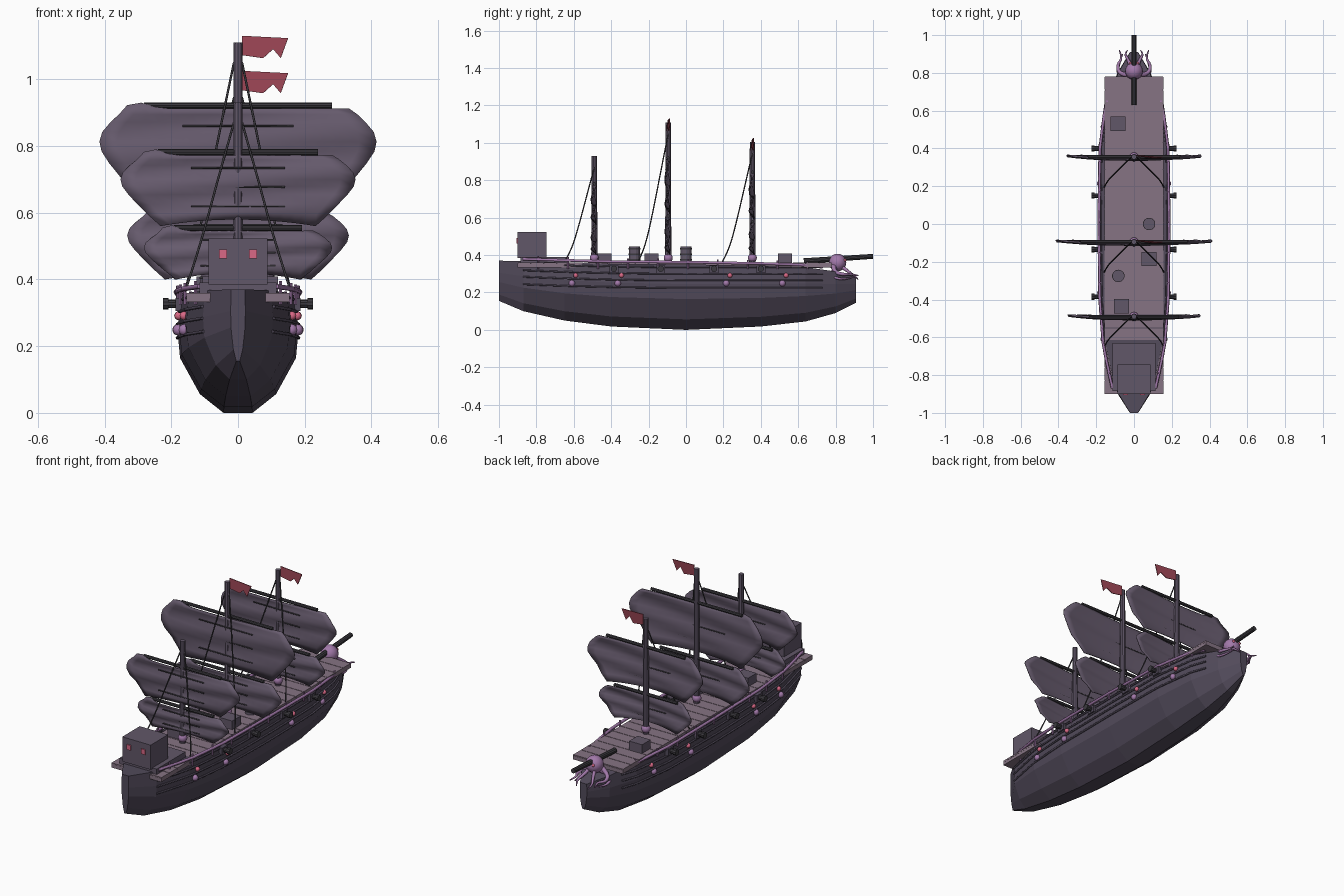
import bpy, bmesh, math
from mathutils import Vector

if "Cube" in bpy.data.objects:
    bpy.data.objects.remove(bpy.data.objects["Cube"])

def mat(name, r, g, b):
    m = bpy.data.materials.new(name)
    m.diffuse_color = (r, g, b, 1)
    m.use_nodes = True
    m.node_tree.nodes["Principled BSDF"].inputs["Base Color"].default_value = m.diffuse_color
    return m

HULL = mat("hull_wood", .085, .07, .105)
DECK = mat("deck_wood", .24, .175, .23)
SAIL = mat("sail_cloth", .135, .105, .155)
WOOD = mat("mast_wood", .12, .095, .14)
DARK = mat("dark_iron", .045, .042, .05)
RED = mat("flag_cloth", .33, .06, .09)
PURPLE = mat("purple_flesh", .36, .19, .40)
PINK = mat("pink_glow", .70, .14, .24)

def mesh_obj(name, bm, m):
    bmesh.ops.recalc_face_normals(bm, faces=bm.faces)
    me = bpy.data.meshes.new(name)
    bm.to_mesh(me)
    bm.free()
    ob = bpy.data.objects.new(name, me)
    bpy.context.collection.objects.link(ob)
    me.materials.append(m)
    return ob

def box(name, x, y, z, m):
    """Box from (min, max) pairs."""
    bm = bmesh.new()
    bmesh.ops.create_cube(bm, size=1)
    for v in bm.verts:
        v.co = [(a + b) / 2 + c * (b - a) for (a, b), c in zip((x, y, z), v.co)]
    return mesh_obj(name, bm, m)

def rod(name, a, b, r, m, r2=None, n=10):
    a, b = Vector(a), Vector(b)
    bm = bmesh.new()
    bmesh.ops.create_cone(bm, cap_ends=True, segments=n, radius1=r,
                          radius2=r if r2 is None else r2, depth=(b - a).length)
    rot = (b - a).to_track_quat('Z', 'Y')
    for v in bm.verts:
        v.co = rot @ v.co + (a + b) / 2
    return mesh_obj(name, bm, m)

def ball(name, c, r, m, n=12):
    bm = bmesh.new()
    bmesh.ops.create_uvsphere(bm, u_segments=n, v_segments=n * 2 // 3, radius=r)
    bmesh.ops.translate(bm, verts=bm.verts, vec=c)
    for f in bm.faces:
        f.smooth = True
    return mesh_obj(name, bm, m)

def tube(name, pts, r, m, taper=False, smooth=False):
    cu = bpy.data.curves.new(name, 'CURVE')
    cu.dimensions = '3D'
    cu.bevel_depth, cu.bevel_resolution, cu.use_fill_caps = r, 1, True
    s = cu.splines.new('NURBS' if smooth else 'POLY')
    s.points.add(len(pts) - 1)
    for i, p in enumerate(pts):
        s.points[i].co = (*p, 1)
        s.points[i].radius = 1 - .75 * i / (len(pts) - 1) if taper else 1
    if smooth:
        s.use_endpoint_u, s.order_u, s.resolution_u = True, 3, 4
    ob = bpy.data.objects.new(name, cu)
    bpy.context.collection.objects.link(ob)
    cu.materials.append(m)
    return ob

# Hull: stations (y, half width, keel z, sheer z) and a shared cross-section
STATIONS = [(-1, .022, .155, .37), (-.87, .105, .10, .367), (-.65, .155, .05, .36),
            (-.4, .176, .018, .353), (0, .181, 0, .35), (.4, .176, .018, .343),
            (.64, .145, .045, .335), (.8, .088, .09, .312), (.91, .022, .145, .29)]
SECTION = [(.24, 0), (.63, .16), (.96, .47), (1, .7), (.95, 1)]

def station(y):
    for a, b in zip(STATIONS, STATIONS[1:]):
        if y <= b[0]:
            t = (y - a[0]) / (b[0] - a[0])
            return [p + (q - p) * t for p, q in zip(a, b)]
    return STATIONS[-1]

def side(y, z):
    """Half width of the hull at a height."""
    _, w, lo, hi = station(y)
    h = min(max((z - lo) / (hi - lo), 0), 1)
    for a, b in zip(SECTION, SECTION[1:]):
        if h <= b[1]:
            return w * (a[0] + (b[0] - a[0]) * (h - a[1]) / (b[1] - a[1]))
    return w * SECTION[-1][0]

bm = bmesh.new()
rings = []
for y, w, lo, hi in STATIONS:
    half = [(w * a, lo + (hi - lo) * h) for a, h in SECTION]
    rings.append([bm.verts.new((x, y, z)) for x, z in half] +
                 [bm.verts.new((-x, y, z)) for x, z in reversed(half)])
for r, s in zip(rings, rings[1:]):
    for i in range(10):
        j = (i + 1) % 10
        bm.faces.new((r[i], r[j], s[j], s[i]))
bm.faces.new(rings[0])
bm.faces.new(rings[-1])
mesh_obj("hull", bm, HULL)

# Deck: slab with cross planks, raised stern deck and cabin
box("deck", (-.154, .154), (-.9, .78), (.333, .354), DECK)
for i in range(24):
    y = -.9 + .07 * i
    box("deck_plank", (-.155, .155), (y + .001, y + .068), (.35, .359), DECK)
box("stern_deck", (-.115, .115), (-.885, -.63), (.355, .39), WOOD)
box("cabin", (-.088, .088), (-.9, -.745), (.385, .523), WOOD)
for sx in (-1, 1):
    box("cabin_window", (sx * .045 - .012, sx * .045 + .012), (-.906, -.898), (.462, .49), PINK)

# Rails, posts and strakes following the hull side
for sx in (-1, 1):
    ys = [-.87 + 1.6 * i / 20 for i in range(21)]
    tube("rail", [(sx * (side(y, .33) + .012), y, station(y)[3] + .012) for y in ys], .008, PURPLE)
    for y in ys[1:-1:2]:
        x = sx * (side(y, .33) + .008)
        rod("rail_post", (x, y, .325), (x, y, station(y)[3] + .03), .005, PURPLE, n=6)
    for z in (.225, .265, .30, .335):
        tube("strake", [(sx * (side(y, z) + .003), y, z + .02 * (y / .9) ** 2 * (y < 0))
                        for y in ys], .005, HULL)

# Cannons, lamps and barnacles on both sides
for sx in (-1, 1):
    for y in (-.385, -.135, .15, .4):
        rod("cannon", (sx * .15, y, .327), (sx * .215, y, .327), .013, DARK)
        rod("cannon_muzzle", (sx * .208, y, .327), (sx * .225, y, .327), .017, DARK)
        box("cannon_port", sorted((sx * .165, sx * .188)), (y - .024, y + .024), (.305, .345), HULL)
    for y in (-.59, -.345, .235, .535):
        ball("pink_lamp", (sx * (side(y, .29) + .004), y, .291), .013, PINK)
        ball("barnacle", (sx * (side(y, .25) + .002), y - .02, .249), .017, PURPLE)

# Masts with yards, sails, ropes and flags
SHAPE = [(0, .8), (.06, .86), (.14, .92), (.24, .98), (.34, 1), (.44, .985),
         (.56, .93), (.7, .85), (.85, .76), (1, .66)]

def sail(y, top, bottom, half):
    bm = bmesh.new()
    n = 16
    rows = []
    for t, w in SHAPE:
        z = top + (bottom - top) * t
        rows.append([])
        for i in range(n + 1):
            u = 2 * i / n - 1
            corner = .02 * max(0, 1 - abs(u + .9) * 5) * (t == 0)
            yy = y - .012 + .016 * u * u + .007 * math.sin(t * 13 + u * 2)
            hem = .02 * (1 - u * u) * t ** 4
            rows[-1].append(bm.verts.new((u * half * w, yy, z + corner + hem)))
    for r, s in zip(rows, rows[1:]):
        for i in range(n):
            bm.faces.new((r[i], r[i + 1], s[i + 1], s[i]))
    for f in bm.faces:
        f.smooth = True
    ob = mesh_obj("sail", bm, SAIL)
    sol = ob.modifiers.new("thickness", 'SOLIDIFY')
    sol.thickness, sol.offset = .004, 0
    for t in (.18, .45, .72):
        z = top + (bottom - top) * t
        tube("sail_seam", [(-half * .4, y - .014, z), (half * .4, y - .014, z)], .003, DARK)
    rod("yard", (-half * .68, y, top + .009), (half * .68, y, top + .009), .009, DARK, n=8)

# (mast y, mast top, upper sail top, split, lower sail top, upper half, lower half, flag)
MASTS = [(-.49, .93, .772, .56, .545, .352, .282, False),
         (-.095, 1.11, .912, .62, .60, .415, .332, True),
         (.355, 1.005, .835, .59, .57, .358, .287, True)]
for y, top, s_top, split, low, wu, wl, flag in MASTS:
    rod("mast", (0, y, .33), (0, y, top), .017, WOOD, .014)
    ball("mast_foot", (0, y, .385), .024, PURPLE)
    sail(y, s_top, split, wu)
    sail(y, low, .40, wl)
    for sx in (-1, 1):
        h = top - .06 - .37
        tube("rope", [(sx * .012, y, top - .06), (sx * .055, y - .04, .37 + h * .70),
                      (sx * .10, y - .085, .37 + h * .36), (sx * .14, y - .125, .37 + h * .10),
                      (sx * .158, y - .16, .365)], .0035, DARK, smooth=True)
    if flag:
        bm = bmesh.new()
        outline = [(.012, .02), (.15, .013), (.128, -.047), (.105, -.02), (.075, -.047), (.012, -.038)]
        bm.faces.new([bm.verts.new((x, y + .01 * math.sin(x * 40), top + z)) for x, z in outline])
        ob = mesh_obj("flag", bm, RED)
        ob.modifiers.new("thickness", 'SOLIDIFY').thickness = .004

# Deck cargo
for x, y in ((-.085, .53), (.08, -.185), (-.067, -.435)):
    box("crate", (x - .04, x + .04), (y - .038, y + .038), (.355, .408), WOOD)
for x, y in ((.08, 0), (-.083, -.275)):
    rod("barrel", (x, y, .355), (x, y, .445), .03, WOOD, n=14)
    for z in (.375, .405, .435):
        rod("barrel_hoop", (x, y, z - .004), (x, y, z + .004), .033, DARK, n=14)

# Bowsprit and tentacled figurehead
rod("bowsprit", (0, .63, .368), (0, 1, .393), .015, DARK, .013)
ball("figurehead", (0, .81, .36), .047, PURPLE, 16)
for sx in (-1, 1):
    tube("tentacle", [(sx * .03, .79, .34), (sx * .075, .79, .31), (sx * .09, .84, .295),
                      (sx * .06, .88, .30), (sx * .078, .92, .29)], .014, PURPLE, True, True)
    tube("tentacle", [(sx * .025, .80, .33), (sx * .06, .77, .30), (sx * .09, .80, .275),
                      (sx * .075, .86, .27), (sx * .06, .90, .285)], .012, PURPLE, True, True)
    tube("tentacle", [(sx * .015, .83, .34), (sx * .03, .87, .31), (sx * .05, .90, .29),
                      (sx * .035, .92, .27)], .011, PURPLE, True, True)
    ball("figurehead_eye", (sx * .02, .85, .372), .008, PINK, 8)
